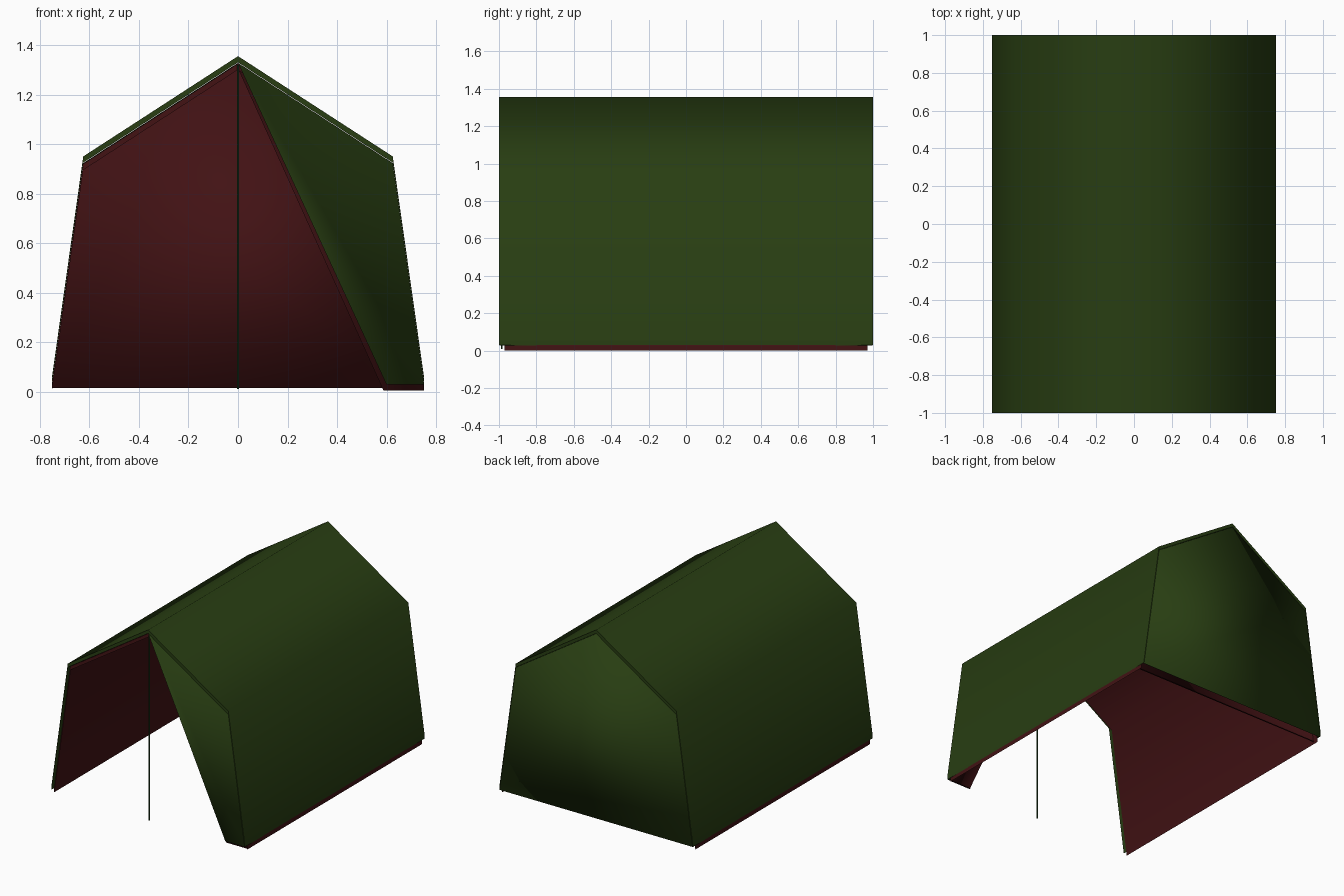
import bpy, bmesh
from mathutils import Vector

if "Cube" in bpy.data.objects:
    bpy.data.objects.remove(bpy.data.objects["Cube"])


def material(name, rgb):
    m = bpy.data.materials.new(name)
    m.use_nodes = True
    m.diffuse_color = (*rgb, 1)
    m.node_tree.nodes["Principled BSDF"].inputs["Base Color"].default_value = (*rgb, 1)
    return m


GREEN = material("olive green canvas", (0.021, 0.047, 0.006))
RED = material("dark red lining", (0.054, 0.006, 0.007))
POLE = material("dark green pole", (0.012, 0.05, 0.01))

# Half cross-section of the tent: ridge, eave, foot
RIDGE, EAVE, FOOT = (0, 1.355), (0.625, 0.95), (0.752, 0.055)
PROFILE = [(-FOOT[0], FOOT[1]), (-EAVE[0], EAVE[1]), RIDGE, EAVE, FOOT]


def finish(name, bm, mat, sharp=None):
    bmesh.ops.recalc_face_normals(bm, faces=bm.faces)
    for f in bm.faces:
        f.smooth = True
    for e in bm.edges:
        if sharp and sharp(e):
            e.smooth = False
    mesh = bpy.data.meshes.new(name)
    bm.to_mesh(mesh)
    bm.free()
    mesh.materials.append(mat)
    ob = bpy.data.objects.new(name, mesh)
    bpy.context.collection.objects.link(ob)
    return ob


def cover(name, mat, drop, thick, y0, y1):
    """Open tunnel of cloth, thick measured straight down."""
    bm = bmesh.new()
    top = [(x, z - drop) for x, z in PROFILE]
    low = [(x, z - drop - thick) for x, z in reversed(PROFILE)]
    face = bm.faces.new([bm.verts.new((x, y0, z)) for x, z in top + low])
    ext = bmesh.ops.extrude_face_region(bm, geom=[face], use_keep_orig=True)
    moved = [v for v in ext["geom"] if isinstance(v, bmesh.types.BMVert)]
    bmesh.ops.translate(bm, vec=(0, y1 - y0, 0), verts=moved)
    caps = {f for f in bm.faces if abs(f.normal.y) > 0.9 or len(f.verts) > 4}
    rims = {e for f in caps for e in f.edges}
    hems = {e for e in bm.edges if all(abs(abs(v.co.x) - FOOT[0]) < 0.001 for v in e.verts)}
    return finish(name, bm, mat, lambda e: e in rims or e in hems)


def panel(name, mat, outline, drop, y, lip, hem):
    """End cloth with a turned-in lip along the cover and a short bottom hem."""
    bm = bmesh.new()
    pts = [(x, z - drop) for x, z in outline]
    front = [bm.verts.new((x, y, z)) for x, z in pts]
    bm.faces.new(front)
    n = len(pts)
    on_cover = [i for i in range(n) if outline[i] in PROFILE]
    back = {i: bm.verts.new((pts[i][0], y + lip, pts[i][1])) for i in on_cover}
    for i in range(n):
        j = (i + 1) % n
        low = max(outline[i][1], outline[j][1]) <= FOOT[1]
        if low:
            a, b = (bm.verts.new(front[k].co + Vector((0, hem, 0))) for k in (j, i))
            bm.faces.new((front[i], front[j], a, b))
        elif i in back and j in back and j == i + 1:
            bm.faces.new((front[i], front[j], back[j], back[i]))
    return finish(name, bm, mat)


# Outer canvas and inner lining
cover("outer_cover", GREEN, 0, 0.025, -1, 1)
cover("inner_lining", RED, 0.03, 0.025, -0.97, 0.97)

# Closed back and the one folded front flap on the left
FLAP = [RIDGE, EAVE, FOOT, (0.6, FOOT[1])]
panel("back_panel", GREEN, PROFILE, 0.027, 0.998, -0.2, -0.01)
panel("back_lining", RED, PROFILE, 0.04, 0.93, 0.04, 0.01)
panel("front_flap", GREEN, FLAP, 0.027, -0.998, 0.2, 0.01)
panel("front_flap_lining", RED, [RIDGE, EAVE, FOOT, (0.587, FOOT[1])], 0.05, -0.97, 0.03, 0.01)

# Upright pole in the doorway
bpy.ops.mesh.primitive_cylinder_add(vertices=12, radius=0.005, depth=1.31, location=(0, -0.985, 0.665))
pole = bpy.context.object
pole.name = "door_pole"
pole.data.materials.append(POLE)
bpy.ops.object.shade_smooth_by_angle()
